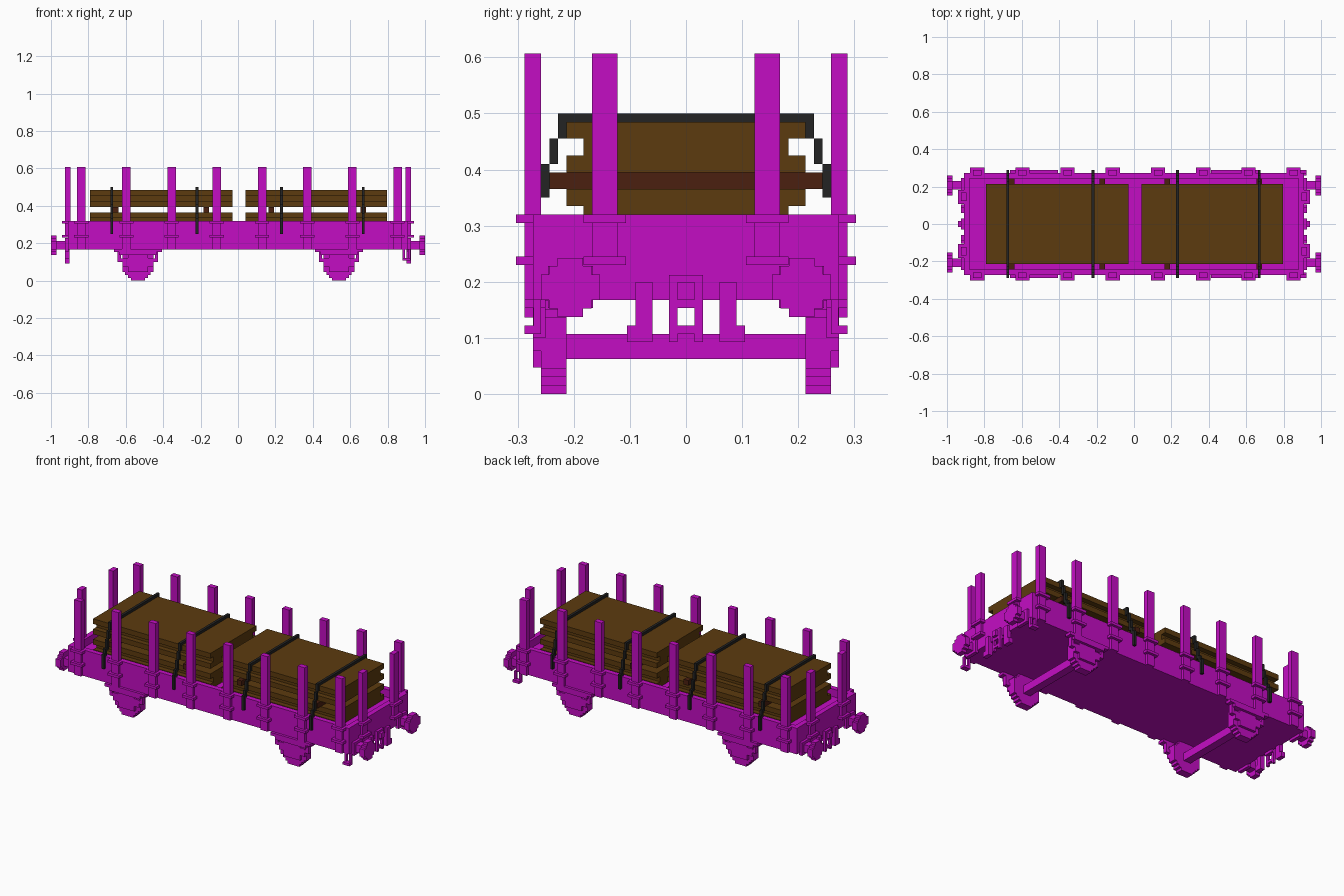
import bpy, bmesh, math
from mathutils import Vector

cube = bpy.data.objects.get("Cube")
if cube:
    bpy.data.objects.remove(cube, do_unlink=True)

V = 0.0151  # block grid step


def material(name, rgb):
    m = bpy.data.materials.new(name)
    m.use_nodes = True
    m.diffuse_color = (*rgb, 1)
    m.node_tree.nodes["Principled BSDF"].inputs["Base Color"].default_value = (*rgb, 1)
    return m


MAGENTA = material("magenta paint", (0.55, 0.004, 0.55))
BROWN = material("brown timber", (0.107, 0.043, 0.0045))
DARK = material("dark timber", (0.07, 0.014, 0.005))
BLACK = material("black strap", (0.017, 0.017, 0.017))


def add_box(bm, x0, x1, y0, y1, z0, z1):
    verts = bmesh.ops.create_cube(bm, size=1)["verts"]
    size = Vector((abs(x1 - x0), abs(y1 - y0), abs(z1 - z0)))
    mid = Vector((x0 + x1, y0 + y1, z0 + z1)) / 2
    for v in verts:
        v.co = v.co * size + mid


def finish(name, bm, mat):
    bmesh.ops.recalc_face_normals(bm, faces=bm.faces)
    mesh = bpy.data.meshes.new(name)
    bm.to_mesh(mesh)
    bm.free()
    mesh.materials.append(mat)
    ob = bpy.data.objects.new(name, mesh)
    bpy.context.collection.objects.link(ob)
    return ob


def boxes(name, mat, *items):
    bm = bmesh.new()
    for item in items:
        add_box(bm, *item)
    return finish(name, bm, mat)


def block_disc(name, mat, centre, across, depth, axis):
    """Stepped disc, 'across' blocks wide, extruded along x or y."""
    r = across / 2
    right = []
    for i in range(across):
        z = i - r
        w = math.sqrt(max(r * r - (z + 0.5) ** 2, 0))
        w = max(round(w - 0.5) + 0.5, 0.5)
        for p in ((w, z), (w, z + 1)):
            if len(right) > 1 and right[-1][0] == right[-2][0] == p[0]:
                right.pop()
            if not right or right[-1] != p:
                right.append(p)
    outline = right + [(-a, b) for a, b in reversed(right)]
    bm = bmesh.new()
    c = Vector(centre)
    verts = []
    for a, b in outline:
        off = (-depth / 2, a * V, b * V) if axis == "x" else (a * V, -depth / 2, b * V)
        verts.append(bm.verts.new(c + Vector(off)))
    face = bm.faces.new(verts)
    ext = bmesh.ops.extrude_face_region(bm, geom=[face])["geom"]
    shift = Vector((depth, 0, 0) if axis == "x" else (0, depth, 0))
    bmesh.ops.translate(bm, verts=[g for g in ext if isinstance(g, bmesh.types.BMVert)], vec=shift)
    return finish(name, bm, mat)


# Wagon body: floor with a low rim
L, W = 0.91, 0.273
boxes("floor", MAGENTA, (-L, L, -W, W, 0.168, 0.275))
for s, side in ((-1, "right"), (1, "left")):
    boxes("side_rim_" + side, MAGENTA, (-L, L, s * 0.243, s * W, 0.275, 0.32))
    boxes("end_rim_" + side, MAGENTA, (s * 0.88, s * L, -0.243, 0.243, 0.275, 0.32))

# Stakes along both sides, each held by two brackets
for s in (-1, 1):
    for k in range(8):
        x = V / 2 + (k - 3.5) * 16 * V
        boxes("side_stake", MAGENTA, (x - 0.0227, x + 0.0227, s * 0.258, s * 0.288, 0.168, 0.607))
        boxes("side_bracket", MAGENTA,
              *[(x - 0.038, x + 0.038, s * 0.265, s * 0.303, z, z + V) for z in (0.23, 0.305)])

# End stakes, buffers, couplings and hoses
for e in (-1, 1):
    for s in (-1, 1):
        y = s * 0.145
        boxes("end_stake", MAGENTA, (e * 0.895, e * 0.925, y - 0.0227, y + 0.0227, 0.23, 0.607))
        boxes("end_bracket", MAGENTA,
              *[(e * 0.9, e * 0.94, y - 0.038, y + 0.038, z, z + V) for z in (0.23, 0.305)])
        yb = s * 0.206
        block_disc("buffer_head", MAGENTA, (e * 0.985, yb, 0.19), 7, 0.03, "x")
        block_disc("buffer_shaft", MAGENTA, (e * 0.94, yb, 0.19), 3, 0.07, "x")
        boxes("buffer_base", MAGENTA, (e * 0.905, e * 0.925, yb - 0.04, yb + 0.04, 0.153, 0.228))
        boxes("brake_hose", MAGENTA,
              (e * 0.9, e * 0.925, s * 0.06, s * 0.09, 0.093, 0.2),
              (e * 0.9, e * 0.925, s * 0.09, s * 0.105, 0.093, 0.122))
    boxes("coupling", MAGENTA,
          (e * 0.9, e * 0.925, -0.03, 0.03, 0.153, 0.212),
          (e * 0.925, e * 0.94, -0.015, 0.015, 0.168, 0.2),
          (e * 0.91, e * 0.925, -0.03, -0.015, 0.093, 0.153),
          (e * 0.91, e * 0.925, 0.015, 0.03, 0.093, 0.153),
          (e * 0.91, e * 0.925, -0.015, 0.015, 0.107, 0.122))

# Foot steps hanging at one end
for s in (-1, 1):
    boxes("foot_step", MAGENTA,
          (0.88, 0.893, s * 0.258, s * 0.272, 0.107, 0.168),
          (0.91, 0.923, s * 0.258, s * 0.272, 0.107, 0.168),
          (0.88, 0.923, s * 0.258, s * 0.288, 0.107, 0.122))

# Wheel sets with springs and axle guards
for x in (-0.535, 0.54):
    boxes("axle", MAGENTA, (x - 0.0227, x + 0.0227, -0.22, 0.22, 0.062, 0.107))
    for s in (-1, 1):
        block_disc("wheel", MAGENTA, (x, s * 0.2355, 0.091), 12, 0.045, "y")
        boxes("axle_guard", MAGENTA,
              (x - 0.053, x + 0.053, s * 0.25, s * 0.273, 0.047, 0.17),
              (x - 0.083, x + 0.083, s * 0.25, s * 0.273, 0.077, 0.122),
              (x - 0.108, x - 0.09, s * 0.25, s * 0.273, 0.1, 0.17),
              (x + 0.09, x + 0.108, s * 0.25, s * 0.273, 0.1, 0.17),
              (x - 0.1, x + 0.1, s * 0.25, s * 0.273, 0.1, 0.118))
        boxes("leaf_spring", MAGENTA,
              (x - 0.128, x + 0.128, s * 0.25, s * 0.288, 0.153, 0.17),
              (x - 0.1, x + 0.1, s * 0.25, s * 0.288, 0.136, 0.153))

# Timber stacks: boards alternate wide and narrow around a spacer gap
for x0, x1, label in ((-0.79, -0.03, "right"), (0.04, 0.797, "left")):
    for i, z in enumerate((0.275, 0.305, 0.335, 0.395, 0.425, 0.455)):
        half = 0.183 if i in (1, 4) else 0.213
        boxes("boards_" + label, BROWN, (x0, x1, -half, half, z, z + 0.03))
for x in (-0.655, -0.17, 0.178, 0.67):
    boxes("spacer", DARK, (x - V, x + V, -0.243, 0.243, 0.365, 0.395))

# Straps stepping down over the load to the body sides
STEPS = ((0.213, 0.455, 0.5), (0.228, 0.41, 0.455), (0.243, 0.35, 0.41),
         (0.258, 0.32, 0.362), (0.273, 0.25, 0.335))
for x in (-0.675, -0.22, 0.232, 0.67):
    a, b = x - V / 2, x + V / 2
    parts = [(a, b, -0.213, 0.213, 0.485, 0.5)]
    for s in (-1, 1):
        parts += [(a, b, s * y, s * (y + V), z0, z1) for y, z0, z1 in STEPS]
    boxes("strap", BLACK, *parts)
